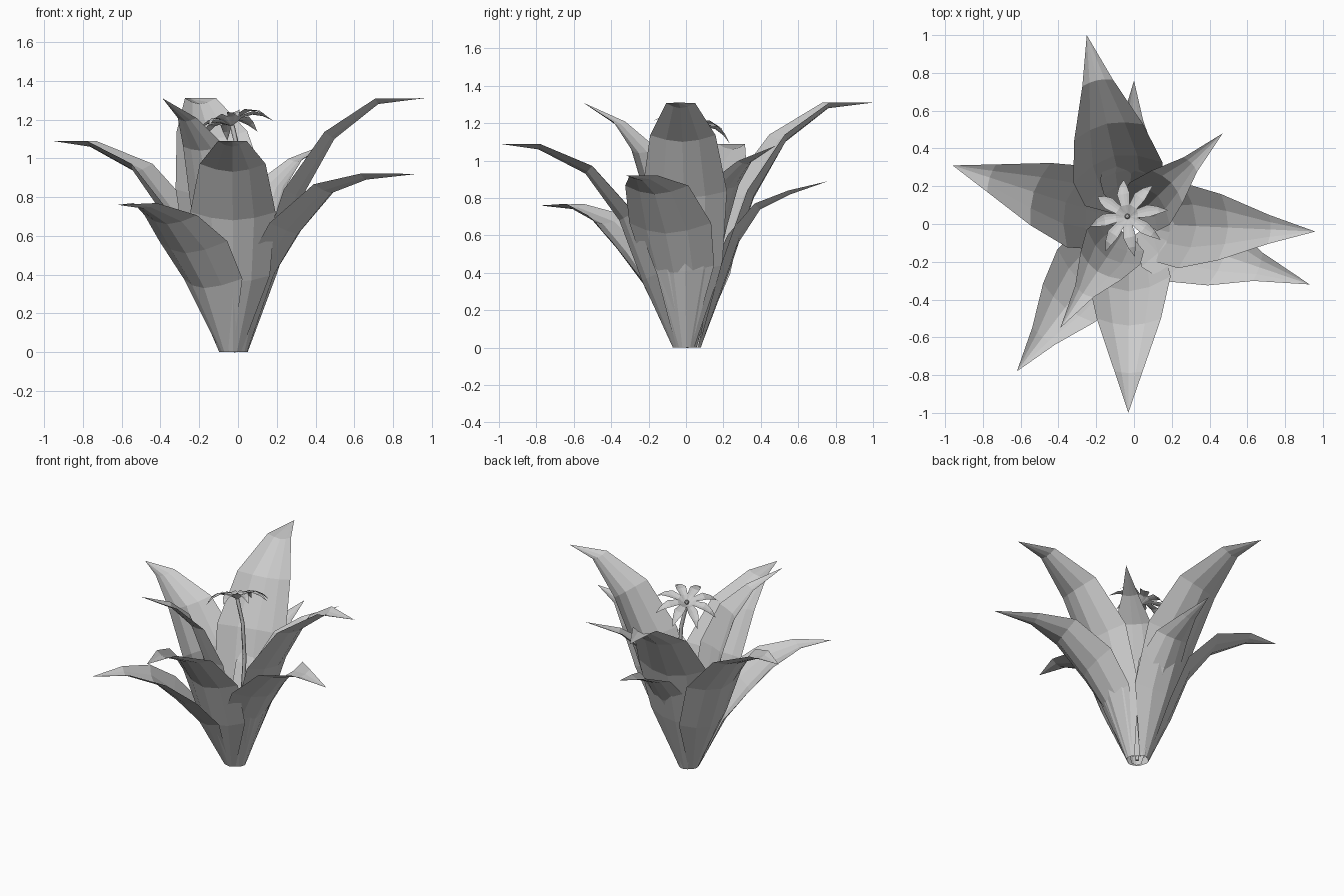
import bpy
import math
from mathutils import Vector, Matrix

if "Cube" in bpy.data.objects:
    bpy.data.objects.remove(bpy.data.objects["Cube"], do_unlink=True)

grey = bpy.data.materials.new("plant grey")
grey.use_nodes = True
grey.diffuse_color = (0.6, 0.6, 0.6, 1)
grey.node_tree.nodes["Principled BSDF"].inputs["Base Color"].default_value = (0.6, 0.6, 0.6, 1)

# Cross-section of a blade: (share of half width, share of cup depth)
SECTION = [(-1, 1), (-.5, .3), (0, 0), (.5, .3), (1, 1)]


def blade(name, profile, widths, cups, angle, matrix):
    """Cupped sheet along an (outward, up) profile, ending in a point."""
    n = len(SECTION)
    rows = len(profile) - 1
    verts, faces = [], []
    for i, (r, z) in enumerate(profile[:-1]):
        before, after = profile[max(i - 1, 0)], profile[i + 1]
        t = Vector((after[0] - before[0], after[1] - before[1])).normalized()
        inward = Vector((-t.y, t.x)) if i else Vector((-1, 0))
        for side, depth in SECTION:
            shift = inward * cups[i] * depth
            verts.append((r + shift.x, widths[i] * side, z + shift.y))
    verts.append((profile[-1][0], 0, profile[-1][1]))
    for i in range(rows):
        for k in range(n - 1):
            a = i * n + k
            if i < rows - 1:
                faces.append((a, a + 1, a + n + 1, a + n))
            else:
                faces.append((a, a + 1, rows * n))
    mesh = bpy.data.meshes.new(name)
    mesh.from_pydata(verts, [], faces)
    mesh.transform(matrix @ Matrix.Rotation(angle, 4, "Z"))
    mesh.materials.append(grey)
    obj = bpy.data.objects.new(name, mesh)
    bpy.context.collection.objects.link(obj)


# Leaf shapes: midrib profiles from the root to the tip
TALL = [(.075, 0), (.23, .41), (.36, .8), (.53, 1.1), (.76, 1.28), (1, 1.31)]
MEDIUM = [(.075, 0), (.24, .36), (.36, .68), (.54, .93), (.79, 1.06), (1, 1.09)]
LOW = [(.075, 0), (.25, .33), (.41, .51), (.57, .66), (.77, .74), (1, .76)]
SPREAD = [(.075, 0), (.22, .4), (.35, .61), (.53, .82), (.72, .89), (1, .92)]
UPRIGHT = [(.06, 0), (.15, .42), (.22, .78), (.31, 1.04), (.45, 1.19), (.67, 1.31)]
SHORT = [(.06, 0), (.14, .35), (.21, .63), (.31, .85), (.46, .98), (.69, 1.08)]
NARROW = [(.075, 0), (.21, .42), (.28, .57), (.39, .74), (.55, .82), (.75, .89)]
WIDTHS = (.04, .19, .22, .17, .075)
CUPS = (.02, .09, .09, .055, .03)

ROOT = Vector((-.025, .005, 0))
leaves = [
    ("back_leaf", TALL, (-.25, 1.0), 1.1),
    ("left_leaf", TALL, (.96, -.04), 1.03),
    ("front_leaf", MEDIUM, (-.03, -1.0), 1),
    ("right_leaf", MEDIUM, (-.96, .31), 1.02),
    ("front_right_low_leaf", LOW, (-.62, -.78), 1),
    ("front_left_low_leaf", SPREAD, (.93, -.32), 1.05),
    ("front_right_upright_leaf", UPRIGHT, (-.39, -.55), .77),
    ("back_left_short_leaf", SHORT, (.47, .48), .7),
    ("back_narrow_leaf", NARROW, (0, .76), .74),
]
for name, profile, tip, width in leaves:
    away = Vector((*tip, 0)) - ROOT
    base = profile[0][0]
    scale = (away.length - base) / (profile[-1][0] - base)
    blade(name, [(base + (r - base) * scale, z) for r, z in profile],
          [w * width for w in WIDTHS], [c * width for c in CUPS],
          math.atan2(away.y, away.x), Matrix.Translation(ROOT))

# Flower: eight arched petals on a head tilted to the back right
head = Vector((-.03, .035, 1.17))
normal = Vector((-.26, .26, 1)).normalized()
tilt = Matrix.Translation(head) @ Vector((0, 0, 1)).rotation_difference(normal).to_matrix().to_4x4()
PETAL = [(.008, 0), (.06, .03), (.12, .036), (.17, .016), (.215, -.02)]
for i in range(8):
    blade(f"petal_{i + 1}", PETAL, (.008, .024, .034, .02), (.002, .008, .008, .005),
          math.radians(10 + i * 45), tilt)

# Flower centre
bpy.ops.mesh.primitive_uv_sphere_add(segments=8, ring_count=5, radius=.015,
                                     location=head + normal * .022)
bpy.context.object.name = "flower_centre"
bpy.context.object.data.materials.append(grey)

# Bent stem
path = [ROOT, Vector((.015, .02, .4)), Vector((.025, .04, .75)),
        Vector((.01, .04, 1.0)), head]
curve = bpy.data.curves.new("stem", "CURVE")
curve.dimensions = "3D"
curve.bevel_depth = .013
curve.bevel_resolution = 0
curve.use_fill_caps = True
spline = curve.splines.new("POLY")
spline.points.add(len(path) - 1)
for point, co in zip(spline.points, path):
    point.co = (*co, 1)
curve.materials.append(grey)
stem = bpy.data.objects.new("stem", curve)
bpy.context.collection.objects.link(stem)
